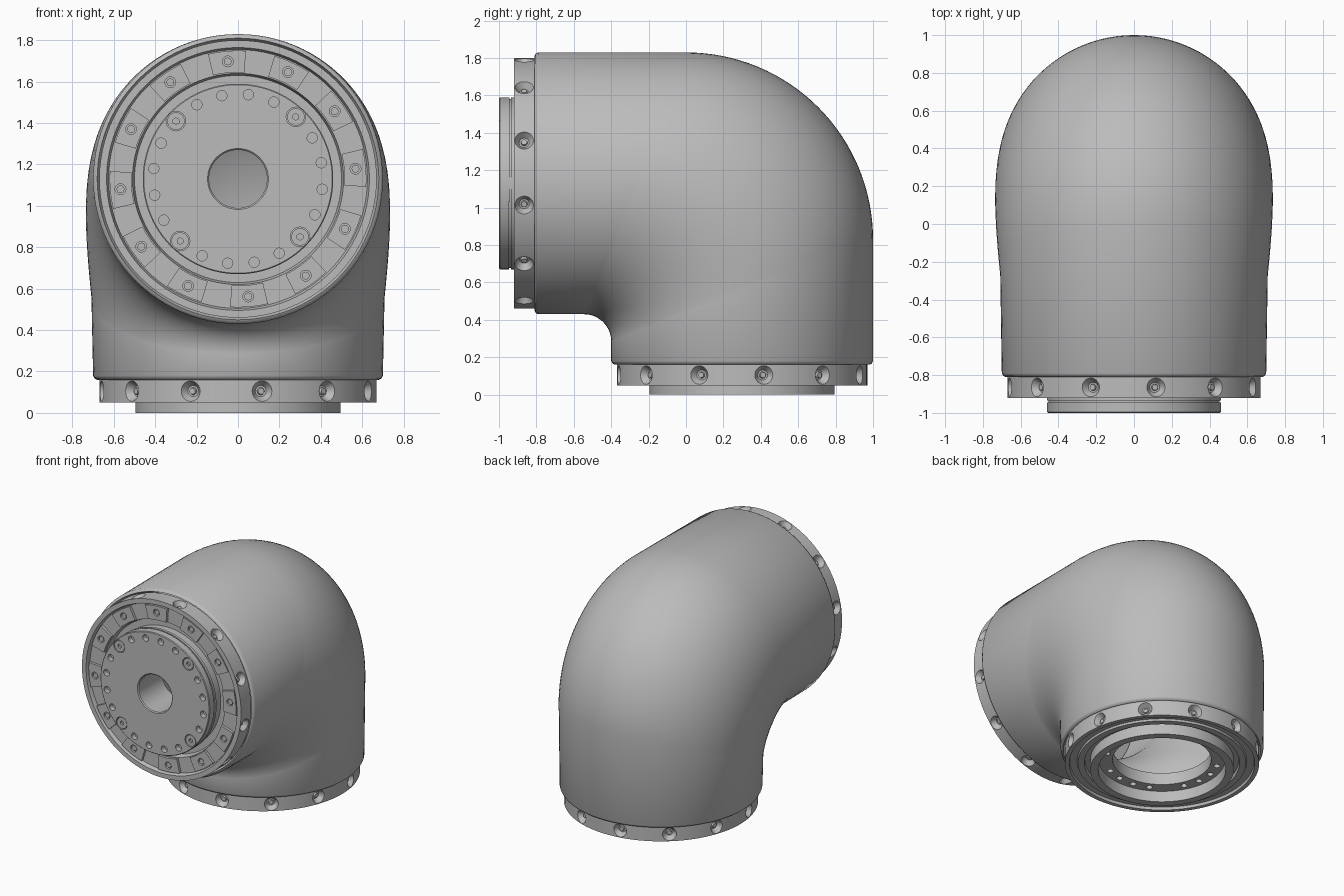
import bpy, bmesh
from math import sin, cos, pi, radians
from mathutils import Matrix, Vector

if "Cube" in bpy.data.objects:
    bpy.data.objects.remove(bpy.data.objects["Cube"])

grey = bpy.data.materials.new("cast_grey")
grey.use_nodes = True
grey.diffuse_color = (0.5, 0.5, 0.5, 1)
grey.node_tree.nodes["Principled BSDF"].inputs["Base Color"].default_value = (0.5, 0.5, 0.5, 1)

# Both joint ends use a local frame whose z axis points out of the body
FRONT = Matrix.Translation((0, -0.81, 1.13)) @ Matrix.Rotation(pi / 2, 4, 'X')
BOTTOM = Matrix.Translation((0, 0.3, 0.16)) @ Matrix.Rotation(pi, 4, 'X')


def finish(name, bm, frame=Matrix()):
    bmesh.ops.recalc_face_normals(bm, faces=bm.faces)
    mesh = bpy.data.meshes.new(name)
    bm.to_mesh(mesh)
    bm.free()
    mesh.transform(frame)
    mesh.materials.append(grey)
    obj = bpy.data.objects.new(name, mesh)
    bpy.context.collection.objects.link(obj)
    return obj


def activate(obj):
    bpy.ops.object.select_all(action='DESELECT')
    obj.select_set(True)
    bpy.context.view_layer.objects.active = obj


def smooth(obj, angle=35):
    activate(obj)
    bpy.ops.object.shade_smooth_by_angle(angle=radians(angle))


def skin(bm, rings, closed=False):
    # Quads between successive rings of vertices
    pairs = list(zip(rings, rings[1:])) + ([(rings[-1], rings[0])] if closed else [])
    for a, b in pairs:
        n = len(a)
        for i in range(n):
            bm.faces.new((a[i], a[(i + 1) % n], b[(i + 1) % n], b[i]))


def lathe(name, profile, frame, steps=96):
    bm = bmesh.new()
    rings = [[bm.verts.new((r * cos(2 * pi * i / steps), r * sin(2 * pi * i / steps), h))
              for i in range(steps)] for r, h in profile]
    skin(bm, rings, closed=True)
    return finish(name, bm, frame)


def pegs(name, angles, radius, h0, h1, r0, r1, frame, sides=20):
    # Ring of pegs parallel to the joint axis
    bm = bmesh.new()
    for a in angles:
        t = radians(a)
        bmesh.ops.create_cone(bm, cap_ends=True, segments=sides, radius1=r0, radius2=r1, depth=h1 - h0,
                              matrix=Matrix.Translation((radius * cos(t), radius * sin(t), (h0 + h1) / 2)))
    return finish(name, bm, frame)


def spokes(name, angles, d0, d1, h, r0, r1, frame, sides=20):
    # Ring of pegs pointing away from the joint axis
    bm = bmesh.new()
    for a in angles:
        m = (Matrix.Rotation(radians(a), 4, 'Z') @ Matrix.Translation(((d0 + d1) / 2, 0, h))
             @ Matrix.Rotation(pi / 2, 4, 'Y'))
        bmesh.ops.create_cone(bm, cap_ends=True, segments=sides, radius1=r0, radius2=r1,
                              depth=d1 - d0, matrix=m)
    return finish(name, bm, frame)


def cut(obj, cutter):
    mod = obj.modifiers.new("holes", 'BOOLEAN')
    mod.operation = 'DIFFERENCE'
    mod.solver = 'EXACT'
    mod.object = cutter
    activate(obj)
    bpy.ops.object.modifier_apply(modifier=mod.name)
    bpy.data.objects.remove(cutter)


# Elbow housing: ellipses spanning the inner and outer bend arcs
def elbow():
    def section(inner, outer, half_width, scale=1.0):
        i, o = Vector((0, *inner)), Vector((0, *outer))
        return (i + o) / 2, (o - i) / 2 * scale, half_width * scale

    sections = [section((-0.4, z), (1, z), 0.70, s) for z, s in ((0.16, 0.972), (0.166, 0.99), (0.18, 1))]
    bend = 32
    for k in range(bend + 1):
        t = pi / 2 * k / bend
        sections.append(section((-0.545 + 0.145 * cos(t), 0.285 + 0.145 * sin(t)),
                                (cos(t), 0.83 + sin(t)), 0.708 + 0.027 * sin(2 * t)))
    sections += [section((y, 0.43), (y, 1.83), 0.70, s)
                 for y, s in ((-0.79, 1), (-0.804, 0.99), (-0.81, 0.972))]
    bm = bmesh.new()
    n = 96
    rings = []
    for centre, axis, w in sections:
        rings.append([bm.verts.new(centre - axis * cos(2 * pi * i / n) + Vector((w * sin(2 * pi * i / n), 0, 0)))
                      for i in range(n)])
    skin(bm, rings)
    obj = finish("elbow_housing", bm)
    shell = obj.modifiers.new("wall", 'SOLIDIFY')
    shell.thickness = 0.05
    shell.offset = -1
    activate(obj)
    bpy.ops.object.modifier_apply(modifier=shell.name)
    smooth(obj, 40)


elbow()

# Mounting flanges with countersunk radial screws
rim_angles = [20 + 30 * k for k in range(12)]
front_flange = lathe("front_flange", [
    (0.40, -0.01), (0.67, -0.01), (0.67, 0.11), (0.635, 0.11), (0.625, 0.08),
    (0.51, 0.08), (0.50, 0.04), (0.40, 0.04)], FRONT)
bottom_flange = lathe("bottom_flange", [
    (0.34, -0.01), (0.67, -0.01), (0.67, 0.11), (0.64, 0.11), (0.635, 0.09), (0.585, 0.09),
    (0.58, 0.105), (0.535, 0.105), (0.53, 0.08), (0.495, 0.08), (0.495, 0.16),
    (0.44, 0.16), (0.435, 0.08), (0.34, 0.08)], BOTTOM)
for flange, frame, side in ((front_flange, FRONT, "front"), (bottom_flange, BOTTOM, "bottom")):
    cut(flange, spokes("rim_cutter", rim_angles, 0.632, 0.68, 0.055, 0.027, 0.056, frame))
    smooth(spokes(side + "_rim_screws", rim_angles, 0.625, 0.645, 0.055, 0.02, 0.015, frame, 12))

# Threaded holes around the bottom opening
ledge_angles = [9 + 18 * k for k in range(20) if k % 5 != 2]
cut(bottom_flange, pegs("ledge_cutter", ledge_angles, 0.388, 0.04, 0.1, 0.022, 0.022, BOTTOM, 16))
smooth(front_flange)
smooth(bottom_flange)


# Bolted pads seated in the front channel
def arc_pads(name, angles, span, r0, r1, h0, h1, frame, steps=8):
    bm = bmesh.new()
    for a in angles:
        rings = []
        for k in range(steps + 1):
            t = radians(a - span / 2 + span * k / steps)
            rings.append([bm.verts.new((r * cos(t), r * sin(t), h))
                          for r, h in ((r0, h0), (r1, h0), (r1, h1), (r0, h1))])
        skin(bm, rings)
        bm.faces.new(rings[0])
        bm.faces.new(rings[-1])
    return finish(name, bm, frame)


pad_angles = [5 + 30 * k for k in range(12)]
pads = arc_pads("front_pads", pad_angles, 17, 0.515, 0.62, 0.07, 0.1, FRONT)
cut(pads, pegs("pad_cutter", pad_angles, 0.57, 0.084, 0.12, 0.026, 0.026, FRONT))
smooth(pads)
smooth(pegs("pad_screws", pad_angles, 0.57, 0.08, 0.094, 0.019, 0.019, FRONT, 12))

# Output disc with a through bore, grooved edge and a bolt circle
disc = lathe("output_disc", [
    (0.14, -0.10), (0.45, -0.10), (0.45, 0.105), (0.46, 0.105), (0.46, 0.125), (0.452, 0.125),
    (0.452, 0.135), (0.46, 0.135), (0.46, 0.185), (0.455, 0.19), (0.147, 0.19), (0.14, 0.183)], FRONT)
circle = [11 + 18 * k for k in range(20)]
bolts = circle[2::5]
small = [a for a in circle if a not in bolts]
cut(disc, pegs("small_cutter", small, 0.41, 0.15, 0.2, 0.025, 0.025, FRONT, 16))
cut(disc, pegs("bolt_cutter", bolts, 0.41, 0.165, 0.2, 0.047, 0.047, FRONT, 24))
smooth(disc)
heads = pegs("disc_bolts", bolts, 0.41, 0.16, 0.187, 0.042, 0.042, FRONT, 24)
cut(heads, pegs("socket_cutter", bolts, 0.41, 0.172, 0.2, 0.016, 0.016, FRONT, 6))
smooth(heads)
